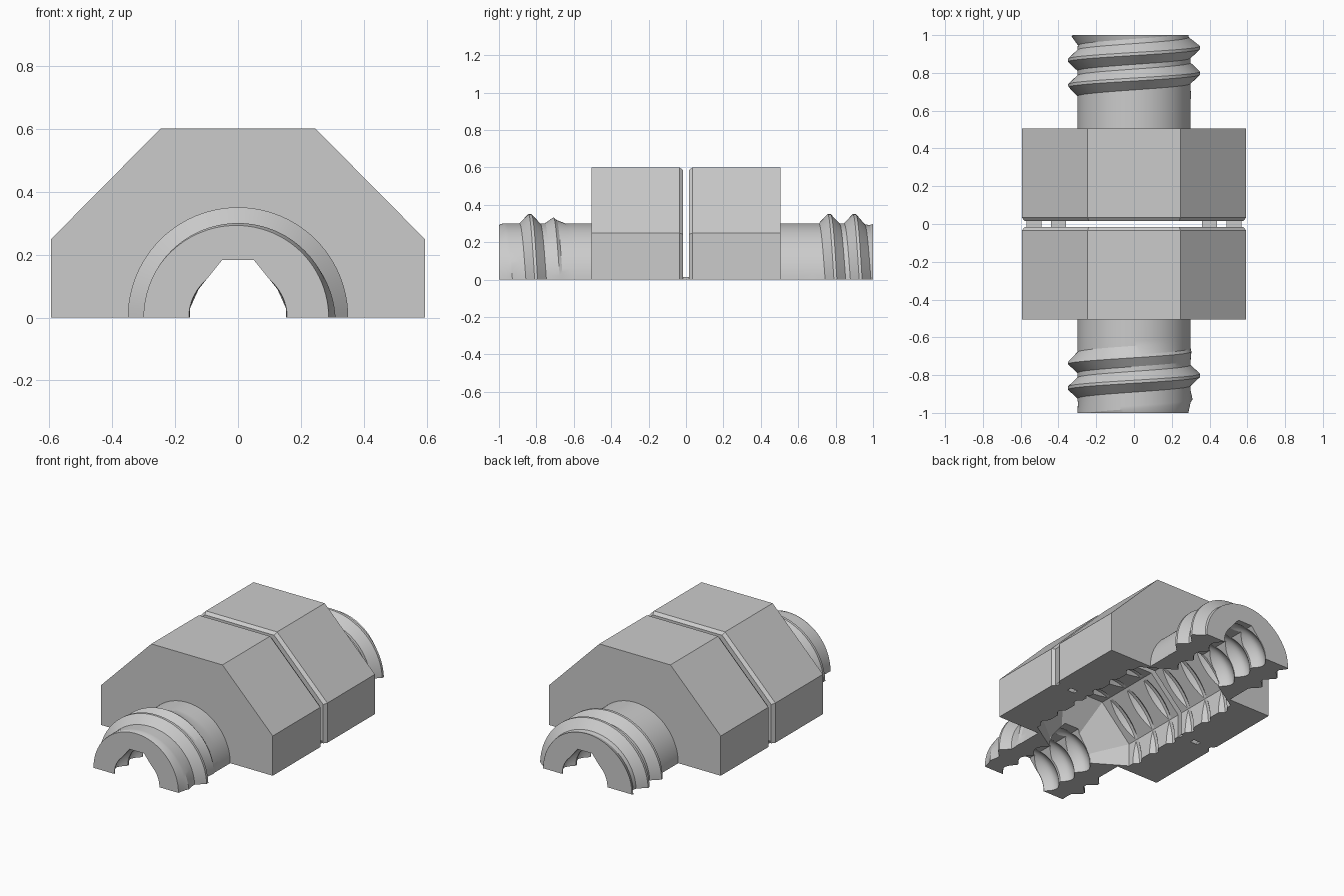
import bpy, bmesh, math
from mathutils import Vector

if "Cube" in bpy.data.objects:
    bpy.data.objects.remove(bpy.data.objects["Cube"], do_unlink=True)

grey = bpy.data.materials.new("plain grey")
grey.use_nodes = True
grey.diffuse_color = (0.6, 0.6, 0.6, 1)
grey.node_tree.nodes["Principled BSDF"].inputs["Base Color"].default_value = (0.6, 0.6, 0.6, 1)

PITCH = 0.135


def finish(name, bm):
    bmesh.ops.recalc_face_normals(bm, faces=bm.faces)
    me = bpy.data.meshes.new(name)
    bm.to_mesh(me)
    bm.free()
    me.materials.append(grey)
    ob = bpy.data.objects.new(name, me)
    bpy.context.collection.objects.link(ob)
    return ob


def loft(name, rings, clip=None):
    """Skin closed rings of points, cap the ends, optionally trim in y."""
    bm = bmesh.new()
    rows = [[bm.verts.new(p) for p in ring] for ring in rings]
    n = len(rows[0])
    for a, b in zip(rows, rows[1:]):
        for i in range(n):
            j = (i + 1) % n
            bm.faces.new((a[i], a[j], b[j], b[i]))
    if clip:
        for y, d in ((clip[0], -1), (clip[1], 1)):
            bmesh.ops.bisect_plane(bm, geom=bm.verts[:] + bm.edges[:] + bm.faces[:], dist=1e-5,
                                   plane_co=(0, y, 0), plane_no=(0, d, 0), clear_outer=True)
        bmesh.ops.holes_fill(bm, edges=[e for e in bm.edges if e.is_boundary], sides=0)
    else:
        bm.faces.new(rows[0])
        bm.faces.new(rows[-1])
    return finish(name, bm)


def half_octagon(a, y, floor=0.0):
    k = a * math.tan(math.pi / 8)
    right = [(a, floor), (a, k), (k, a)]
    pts = right + [(-x, z) for x, z in reversed(right)]
    return [Vector((x * 0.99, y, z)) for x, z in pts]


def revolve(name, profile, segments=48):
    rings = []
    for y, r in profile:
        rings.append([(r * math.cos(math.tau * (i + 0.5) / segments), y,
                       r * math.sin(math.tau * (i + 0.5) / segments)) for i in range(segments)])
    return loft(name, rings)


def boolean(ob, tool, op):
    mod = ob.modifiers.new(op, 'BOOLEAN')
    mod.object, mod.operation, mod.solver = tool, op, 'EXACT'
    bpy.context.view_layer.update()
    dg = bpy.context.evaluated_depsgraph_get()
    me = bpy.data.meshes.new_from_object(ob.evaluated_get(dg))
    ob.modifiers.clear()
    ob.data = me
    bpy.data.objects.remove(tool, do_unlink=True)


def threaded_tube(s, crest, first, last):
    """Half tube with a helical ridge; rows follow the slant of the thread."""
    steps = 48
    rows = [-9 * PITCH / 2]
    for k in range(-1, 4):
        rows += [k * PITCH + o for o in (-0.055, -0.008, 0.008, 0.055)]
    rows = [crest + r for r in rows] + [crest + 5 * PITCH]
    rings = []
    for n, row in enumerate(rows):
        ridge = 0 < n < len(rows) - 1 and (n - 1) % 4 in (1, 2)
        ring = []
        for i in range(steps + 1):
            t = math.pi * i / steps
            y = row + PITCH * (0.25 - t / math.tau)
            fade = max(0, min(1, 1 - (first - y) / 0.06, 1 - (y - last) / 0.06))
            r = 0.3 + (0.05 * fade if ridge else 0)
            r -= 0.012 * max(0, (abs(y) - 0.93) / 0.07) if not ridge else 0
            ring.append((r * math.cos(t), y, max(0, r * math.sin(t))))
        rings.append(ring)
    return loft("tube", rings, (0.45, 1.0) if s > 0 else (-1.0, -0.45))


def cavity_cutters(s):
    # octagonal chamber with a tapered throat
    yield loft("chamber", [half_octagon(a, s * y, -0.2)
                           for y, a in ((-0.1, 0.35), (0.457, 0.35), (0.58, 0.15))])
    # sight passage through the bore
    right = [(0.152, -0.2), (0.152, 0.03), (0.125, 0.09), (0.05, 0.183)]
    pts = right + [(-x, z) for x, z in reversed(right)]
    yield loft("passage", [[(x, s * y, z) for x, z in pts] for y in (0.4, 1.1)])
    # scalloped bore
    bore = [(0.5, 0.15)]
    for i in range(37):
        y = 0.58 + i * 0.013
        bore.append((y, 0.151 + 0.045 * abs(math.sin(math.pi * (y - 0.58) / 0.14))))
    yield revolve("bore", [(s * y, r) for y, r in bore])
    # shallow gripping grooves around the chamber
    grip = [(-0.05, 0.33)]
    for y in (0.085, 0.235, 0.385):
        grip += [(y - 0.045, 0.34), (y - 0.01, 0.373), (y + 0.01, 0.373), (y + 0.045, 0.34)]
    yield revolve("grip", [(s * y, r) for y, r in grip], 64)


# two mirrored shell halves, each a faceted block with a threaded tube
for s, label, thread in ((1, "rear", (0.765, 0.73, 0.97)), (-1, "front", (-0.835, -0.88, -0.73))):
    shell = loft(label + "_shell", [half_octagon(a, s * y) for y, a in
                                    ((0.015, 0.585), (0.035, 0.6), (0.505, 0.6))])
    boolean(shell, threaded_tube(s, *thread), 'UNION')
    for cutter in cavity_cutters(s):
        boolean(shell, cutter, 'DIFFERENCE')
    bpy.ops.object.select_all(action='DESELECT')
    shell.select_set(True)
    bpy.context.view_layer.objects.active = shell
    bpy.ops.object.shade_smooth_by_angle(angle=math.radians(20))

# thin breakable tabs bridging the halves
for side, word in ((1, "left"), (-1, "right")):
    for x, place in ((0.4, "inner"), (0.53, "outer")):
        bm = bmesh.new()
        bmesh.ops.create_cube(bm, size=1)
        bmesh.ops.scale(bm, vec=(0.08, 0.034, 0.014), verts=bm.verts)
        bmesh.ops.translate(bm, vec=(side * x, 0, 0.007), verts=bm.verts)
        finish(f"{word}_{place}_tab", bm)
